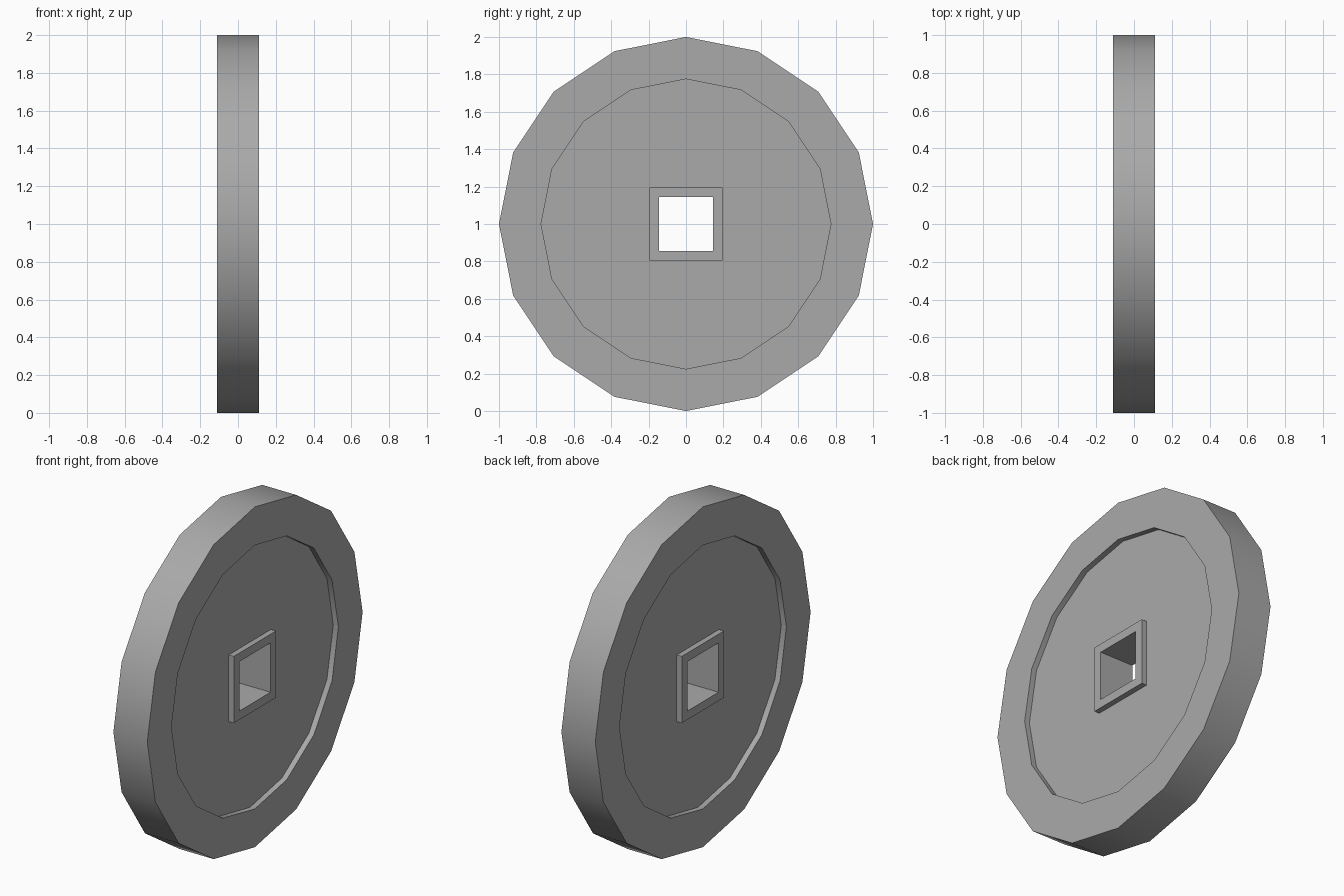
import bpy, bmesh
from math import pi, cos, sin, sqrt

cube = bpy.data.objects.get("Cube")
if cube:
    bpy.data.objects.remove(cube)

GREY = (0.40, 0.40, 0.40, 1)
metal = bpy.data.materials.new("grey metal")
metal.use_nodes = True
metal.diffuse_color = GREY
metal.node_tree.nodes["Principled BSDF"].inputs["Base Color"].default_value = GREY

SIDES = 16
HALF = 0.11      # half thickness of rim and frame
WEB = 0.077      # half thickness of the recessed disc


def ring(bm, sides, radius, x):
    """Closed polygon loop around the x axis; squares get level edges."""
    turn = pi / 4 if sides == 4 else 0
    pts = [turn + 2 * pi * i / sides for i in range(sides)]
    return [bm.verts.new((x, radius * cos(a), 1 + radius * sin(a))) for a in pts]


def bridge(bm, a, b):
    """Join two loops, splitting the finer one evenly between the corners."""
    if len(a) < len(b):
        a, b = b, a
    step = len(a) // len(b)
    start = step // 2
    for i in range(len(b)):
        arc = [a[(start + i * step + k) % len(a)] for k in range(step + 1)]
        if step == 1:
            arc = [a[i], a[(i + 1) % len(a)]]
        bm.faces.new(arc + [b[(i + 1) % len(b)], b[i]])


def build(name, loops):
    """Mirror the half section across x = 0 and skin it into a closed ring."""
    section = loops + [(n, r, -x) for n, r, x in reversed(loops)]
    bm = bmesh.new()
    rings = [ring(bm, *loop) for loop in section]
    for i, a in enumerate(rings):
        bridge(bm, a, rings[(i + 1) % len(rings)])
    bmesh.ops.recalc_face_normals(bm, faces=bm.faces)
    mesh = bpy.data.meshes.new(name)
    bm.to_mesh(mesh)
    bm.free()
    mesh.materials.append(metal)
    obj = bpy.data.objects.new(name, mesh)
    bpy.context.collection.objects.link(obj)
    bpy.ops.object.select_all(action="DESELECT")
    obj.select_set(True)
    bpy.context.view_layer.objects.active = obj
    bpy.ops.object.shade_smooth_by_angle(angle=pi / 6)
    return obj


# Disc with raised rim and recessed faces; its inner edge sits inside the frame
build("rimmed_disc", [(4, 0.17 * sqrt(2), WEB), (SIDES, 0.775, WEB),
                      (SIDES, 0.775, HALF), (SIDES, 1.0, HALF)])

# Square frame lining the centre hole
build("square_hole_frame", [(4, 0.145 * sqrt(2), HALF), (4, 0.196 * sqrt(2), HALF)])
